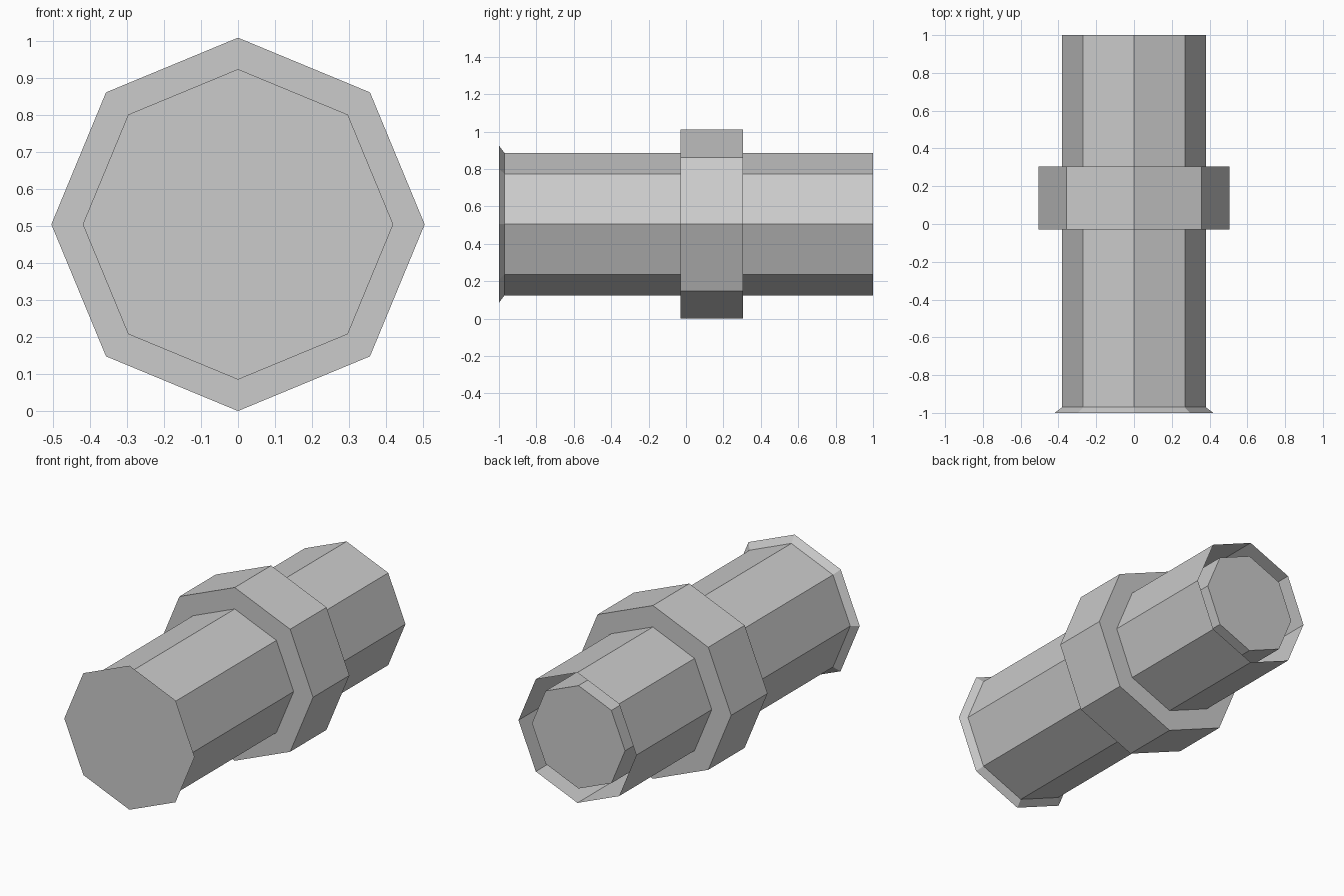
import bpy, bmesh
from math import cos, sin, pi

if "Cube" in bpy.data.objects:
    bpy.data.objects.remove(bpy.data.objects["Cube"])

SIDES = 8
CENTRE_Z = 0.505


def lathe(name, profile):
    """Sweep (radius, y) points round the y axis; radius 0 makes a flat cap."""
    bm = bmesh.new()
    rings = []
    for r, y in profile:
        if r == 0:
            rings.append(None)
            continue
        rings.append([bm.verts.new((r * cos(2 * pi * i / SIDES), y,
                                    CENTRE_Z + r * sin(2 * pi * i / SIDES)))
                      for i in range(SIDES)])
    for a, b in zip(rings, rings[1:]):
        if a is None:
            bm.faces.new(b)
        elif b is None:
            bm.faces.new(a[::-1])
        else:
            for i in range(SIDES):
                j = (i + 1) % SIDES
                bm.faces.new((a[i], b[i], b[j], a[j]))
    mesh = bpy.data.meshes.new(name)
    bm.to_mesh(mesh)
    bm.free()
    obj = bpy.data.objects.new(name, mesh)
    bpy.context.collection.objects.link(obj)
    return obj


# Thin outer sleeve: closed flared front, raised collar, open back
lathe("outer_sleeve", [(0, -1), (0.42, -1), (0.38, -0.97), (0.38, -0.03),
                       (0.505, -0.03), (0.505, 0.305), (0.38, 0.305), (0.38, 1)])

# Inner core, seen through the open back with a gap around it
lathe("inner_core", [(0.30, -0.97), (0.30, 0.99), (0, 0.99)])
